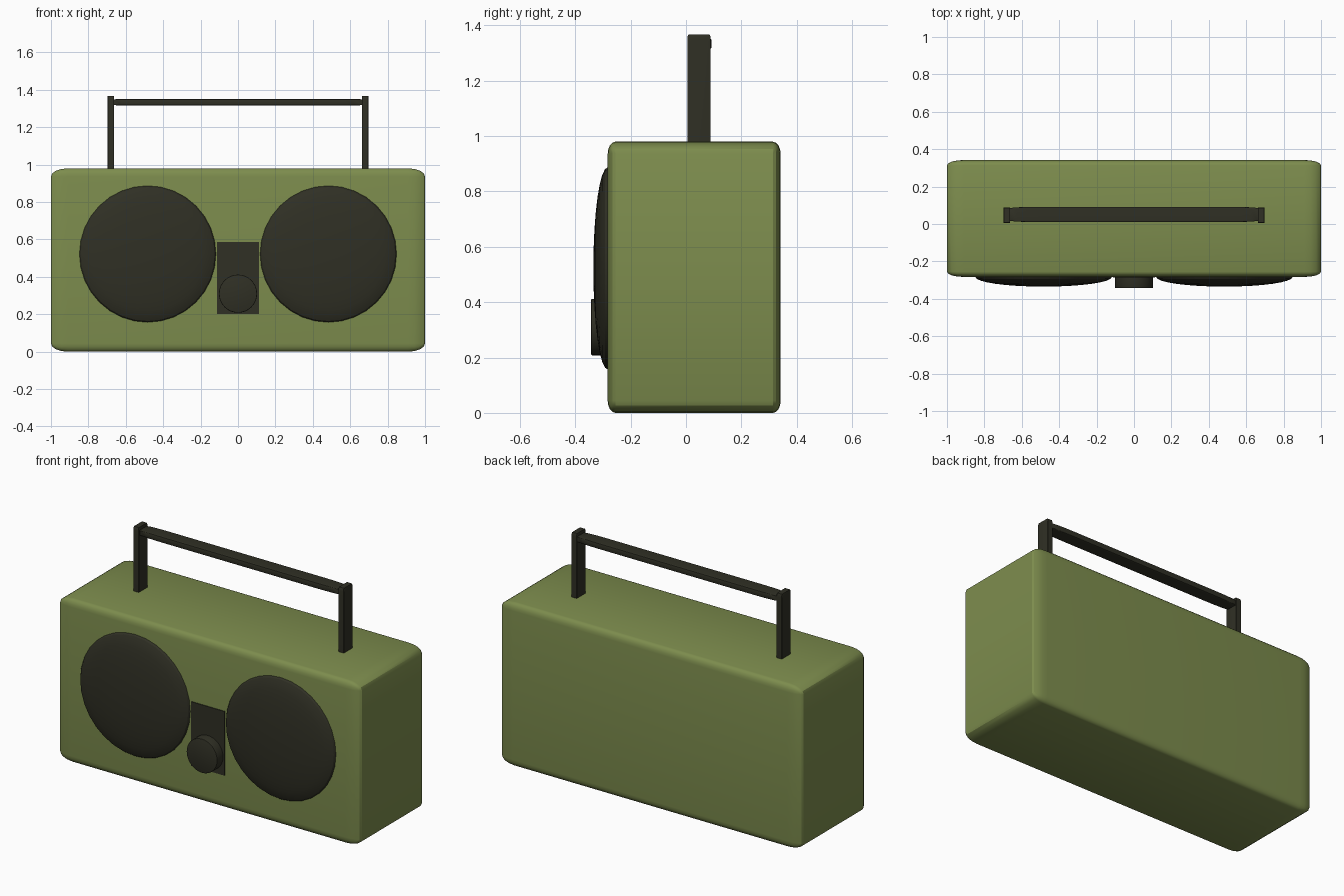
import bpy
import bmesh
import math
from mathutils import Matrix, Vector

default = bpy.data.objects.get("Cube")
if default:
    bpy.data.objects.remove(default, do_unlink=True)


def material(name, rgb):
    mat = bpy.data.materials.new(name)
    mat.use_nodes = True
    mat.diffuse_color = (*rgb, 1)
    mat.node_tree.nodes["Principled BSDF"].inputs["Base Color"].default_value = (*rgb, 1)
    return mat


olive = material("olive green", (0.205, 0.265, 0.075))
charcoal = material("dark charcoal", (0.029, 0.029, 0.018))


def finish(name, bm, mat, smooth=True):
    """Turn a bmesh into a named object with one material."""
    bmesh.ops.recalc_face_normals(bm, faces=bm.faces)
    mesh = bpy.data.meshes.new(name)
    bm.to_mesh(mesh)
    bm.free()
    mesh.materials.append(mat)
    obj = bpy.data.objects.new(name, mesh)
    bpy.context.collection.objects.link(obj)
    if smooth:
        bpy.ops.object.select_all(action='DESELECT')
        obj.select_set(True)
        bpy.context.view_layer.objects.active = obj
        bpy.ops.object.shade_smooth_by_angle(angle=math.radians(30))
    return obj


def box(name, low, high, mat, bevel=0, segments=4):
    """Box between two corners; the bevel is a fraction of each side."""
    low, high = Vector(low), Vector(high)
    bm = bmesh.new()
    bmesh.ops.create_cube(bm, size=1)
    if bevel:
        bmesh.ops.bevel(bm, geom=bm.edges[:], offset=bevel, segments=segments,
                        profile=0.5, affect='EDGES')
    bmesh.ops.scale(bm, vec=high - low, verts=bm.verts)
    bmesh.ops.translate(bm, vec=(low + high) / 2, verts=bm.verts)
    return finish(name, bm, mat, bevel > 0)


FRONT = -0.283

# Cabinet
box("cabinet", (-1, FRONT, 0), (1, 0.342, 0.98), olive, 0.045)

# Domed speakers and handle posts, one per side
for side, x in (("right", -1), ("left", 1)):
    bm = bmesh.new()
    bmesh.ops.create_uvsphere(bm, u_segments=32, v_segments=16, radius=0.365)
    bmesh.ops.scale(bm, vec=(1, 1, 0.142), verts=bm.verts)
    bmesh.ops.rotate(bm, matrix=Matrix.Rotation(math.pi / 2, 3, 'X'), verts=bm.verts)
    bmesh.ops.translate(bm, vec=(x * 0.483, FRONT, 0.522), verts=bm.verts)
    finish(side + "_speaker", bm, charcoal)

    centre = x * 0.68
    box(side + "_handle_post", (centre - 0.018, 0.005, 0.94),
        (centre + 0.018, 0.089, 1.367), charcoal, 0.05, 2)

# Handle grip with softly tapered ends
box("handle_grip", (-0.672, 0.01, 1.315), (0.672, 0.092, 1.352), charcoal, 0.12)

# Control panel and round knob
box("control_panel", (-0.112, FRONT - 0.004, 0.2), (0.112, FRONT + 0.004, 0.585), charcoal)

bm = bmesh.new()
bmesh.ops.create_cone(bm, cap_ends=True, segments=32, radius1=0.102, radius2=0.102, depth=0.065)
rim = [e for e in bm.edges if all(v.co.z > 0 for v in e.verts)]
bmesh.ops.bevel(bm, geom=rim, offset=0.004, segments=2, profile=0.5, affect='EDGES')
bmesh.ops.rotate(bm, matrix=Matrix.Rotation(math.pi / 2, 3, 'X'), verts=bm.verts)
bmesh.ops.translate(bm, vec=(0, -0.3105, 0.31), verts=bm.verts)
finish("tuning_knob", bm, charcoal)
